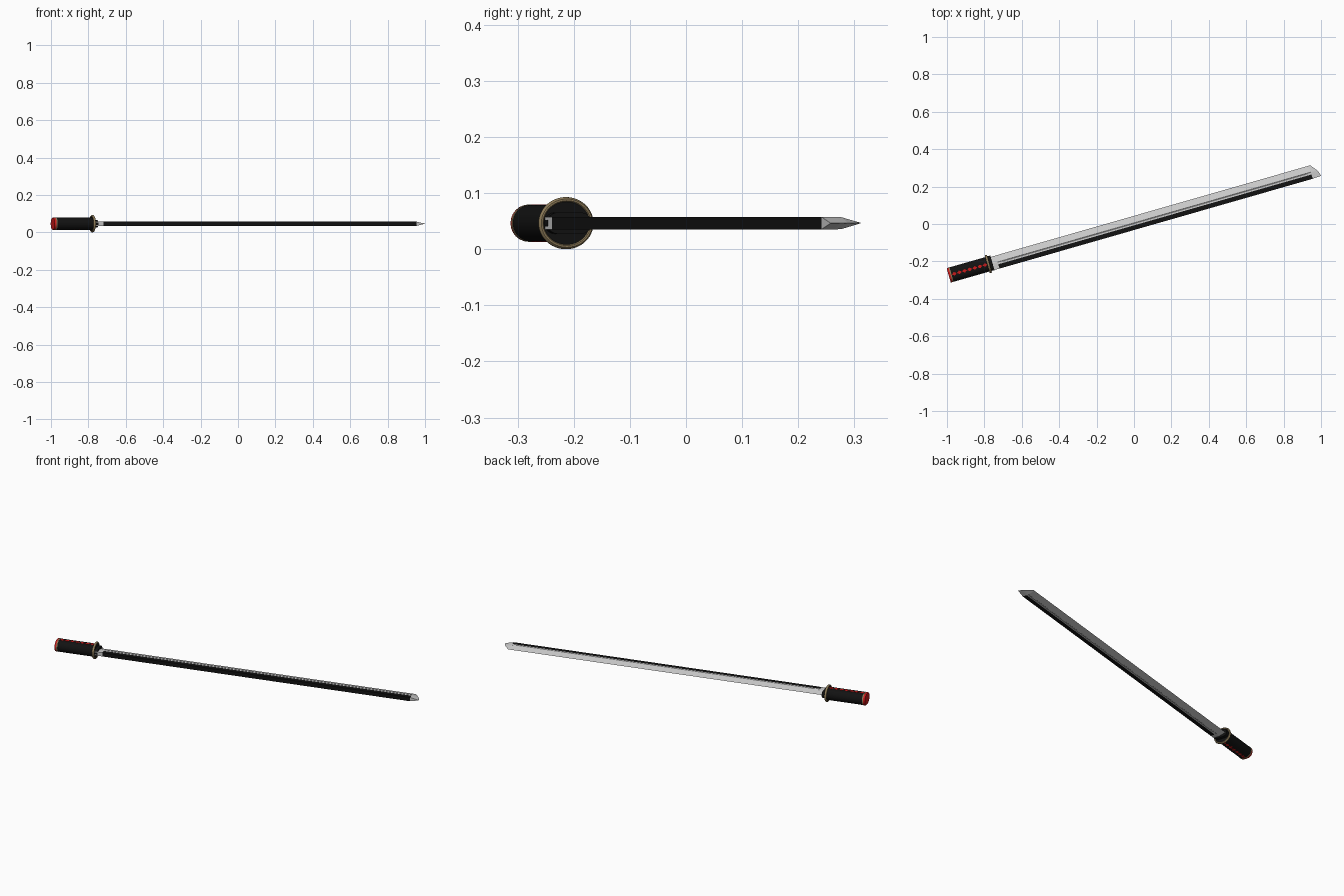
import bpy, bmesh, math
from mathutils import Matrix, Vector

if "Cube" in bpy.data.objects:
    bpy.data.objects.remove(bpy.data.objects["Cube"])

# Parts are modelled along local x, then swung into the diagonal pose
POSE = Matrix.Translation((0, 0, 0.0465)) @ Matrix.Rotation(math.radians(16), 4, 'Z')
GRIP_V = 0.009


def material(name, color):
    m = bpy.data.materials.new(name)
    m.diffuse_color = (*color, 1)
    m.use_nodes = True
    m.node_tree.nodes["Principled BSDF"].inputs["Base Color"].default_value = m.diffuse_color
    return m


BLACK = material("black", (0.006, 0.006, 0.006))
RED = material("red", (0.6, 0.01, 0.01))
GOLD = material("gold", (0.27, 0.2, 0.1))
STEEL = material("steel", (0.55, 0.55, 0.55))


def finish(bm, name, mats, smooth=False):
    bmesh.ops.recalc_face_normals(bm, faces=bm.faces)
    me = bpy.data.meshes.new(name)
    bm.to_mesh(me)
    bm.free()
    me.transform(POSE)
    for m in mats:
        me.materials.append(m)
    ob = bpy.data.objects.new(name, me)
    bpy.context.collection.objects.link(ob)
    if smooth:
        bpy.ops.object.select_all(action='DESELECT')
        ob.select_set(True)
        bpy.context.view_layer.objects.active = ob
        bpy.ops.object.shade_smooth_by_angle(angle=math.radians(35))
    return ob


def loft(bm, sections):
    """Skin matching closed rings of points and cap both ends."""
    rings = [[bm.verts.new(p) for p in s] for s in sections]
    n = len(rings[0])
    for a, b in zip(rings, rings[1:]):
        for i in range(n):
            j = (i + 1) % n
            bm.faces.new((a[i], a[j], b[j], b[i]))
    bm.faces.new(rings[0])
    bm.faces.new(rings[-1][::-1])


def stadium(u, half_w, half_h, steps=12):
    pts = []
    for side in (1, -1):
        for k in range(steps + 1):
            a = math.pi * (k / steps - 0.5)
            pts.append((u, GRIP_V + side * (half_w - half_h + half_h * math.cos(a)),
                        side * half_h * math.sin(a)))
    return pts


def ellipse(u, rv, rz, n=40):
    return [(u, GRIP_V + rv * math.cos(2 * math.pi * i / n),
             rz * math.sin(2 * math.pi * i / n)) for i in range(n)]


def rounded_part(name, sections, mat):
    bm = bmesh.new()
    loft(bm, sections)
    return finish(bm, name, [mat], True)


# Blade: thick spine, narrow groove, bevel to a sharp edge and a slanted tip
PROFILE = [(-0.031, 0.011), (-0.007, 0.011), (0.002, 0.0108),
           (0.004, 0.009), (0.006, 0.0105), (0.042, 0.0)]
TIP = [(1.032, -0.028), (1.027, -0.008), (1.022, 0.002),
       (1.021, 0.004), (1.019, 0.008), (0.992, 0.042)]


def blade_section(u, grooved=True):
    top = [(u, v, h if grooved or v != 0.004 else 0.0106) for v, h in PROFILE]
    return top + [(u, v, -h) for _, v, h in top[-2::-1]]


tip = [(u, v, 0.0003 if i < 5 else 0) for i, (u, v) in enumerate(TIP)]
tip += [(u, v, -h) for u, v, h in tip[-2::-1]]
bm = bmesh.new()
loft(bm, [blade_section(-0.81, False), blade_section(-0.757, False),
          blade_section(-0.73), blade_section(0.965),
          blade_section(0.985, False), tip])
for f in bm.faces:
    c = f.calc_center_median()
    if c.y < -0.01 and -0.757 < c.x < 0.985:
        f.material_index = 1
finish(bm, "blade", [STEEL, BLACK])

# Guard: dark oval plate with a rounded gold rim
rounded_part("guard_plate", [ellipse(-0.812, 0.047, 0.042),
                             ellipse(-0.803, 0.047, 0.042)], BLACK)
bm = bmesh.new()
N, M = 48, 10
grid = []
for i in range(N):
    a = 2 * math.pi * i / N
    ring = []
    for k in range(M):
        b = 2 * math.pi * k / M
        r = 0.005 * math.cos(b)
        ring.append(bm.verts.new((-0.8075 + 0.0065 * math.sin(b),
                                  GRIP_V + (0.046 + r) * math.cos(a),
                                  (0.0415 + r) * math.sin(a))))
    grid.append(ring)
for i in range(N):
    for k in range(M):
        i2, k2 = (i + 1) % N, (k + 1) % M
        bm.faces.new((grid[i][k], grid[i2][k], grid[i2][k2], grid[i][k2]))
finish(bm, "guard_rim", [GOLD], True)

# Collar between guard and blade
rounded_part("collar", [stadium(-0.805, 0.041, 0.019),
                        stadium(-0.785, 0.041, 0.019)], BLACK)

# Grip, gold band and red end cap
rounded_part("grip", [stadium(-1.012, 0.040, 0.0325),
                      stadium(-0.808, 0.040, 0.0325)], BLACK)
rounded_part("end_band", [stadium(-1.018, 0.041, 0.0335),
                          stadium(-1.012, 0.041, 0.0335)], GOLD)
rounded_part("end_cap", [stadium(-1.028, 0.039, 0.0315),
                         stadium(-1.025, 0.0405, 0.033),
                         stadium(-1.018, 0.0405, 0.033)], RED)

# Red diamonds along both flat sides of the grip
bm = bmesh.new()
for side in (1, -1):
    for i in range(7):
        m = (Matrix.Translation((-0.997 + i * 0.0285, GRIP_V, side * 0.032))
             @ Matrix.Diagonal((0.0135, 0.010, 0.003, 1)))
        bmesh.ops.create_cone(bm, cap_ends=True, segments=4, radius1=1,
                              radius2=1, depth=1, matrix=m)
finish(bm, "grip_diamonds", [RED])

# Rest the sword on the ground
bpy.context.view_layer.update()
